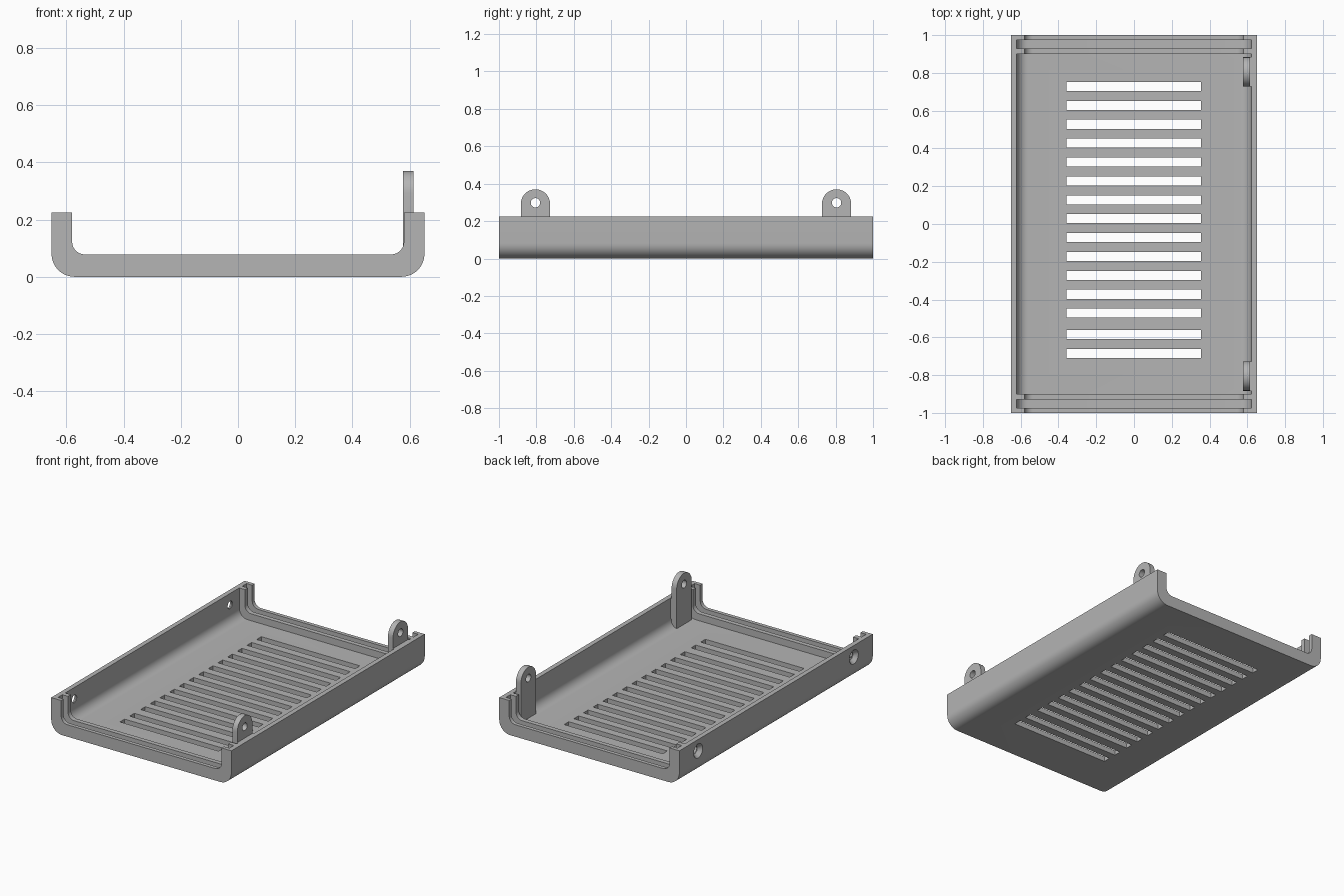
import bpy, bmesh, math
from mathutils import Matrix, Vector

if "Cube" in bpy.data.objects:
    bpy.data.objects.remove(bpy.data.objects["Cube"])

grey = bpy.data.materials.new("plain grey")
grey.use_nodes = True
grey.diffuse_color = (0.46, 0.46, 0.46, 1)
grey.node_tree.nodes["Principled BSDF"].inputs["Base Color"].default_value = grey.diffuse_color

W, H = 0.652, 0.225      # half width and height of the tray
HINGE_Y = 0.805


def arc(cx, cy, r, start, end, n=10):
    return [(cx + r * math.cos(math.radians(start + (end - start) * i / n)),
             cy + r * math.sin(math.radians(start + (end - start) * i / n)))
            for i in range(n + 1)]


def make(name, bm):
    bmesh.ops.recalc_face_normals(bm, faces=bm.faces)
    mesh = bpy.data.meshes.new(name)
    bm.to_mesh(mesh)
    bm.free()
    mesh.materials.append(grey)
    obj = bpy.data.objects.new(name, mesh)
    bpy.context.collection.objects.link(obj)
    return obj


def prism(name, points, depth):
    """Extrude a closed outline of 3D points along a vector."""
    bm = bmesh.new()
    face = bm.faces.new([bm.verts.new(p) for p in points])
    new = bmesh.ops.extrude_face_region(bm, geom=[face], use_keep_orig=True)["geom"]
    verts = [v for v in new if isinstance(v, bmesh.types.BMVert)]
    bmesh.ops.translate(bm, verts=verts, vec=Vector(depth))
    return make(name, bm)


def channel(name, half, floor, top, r, y0, y1):
    """Prism along y with two rounded lower edges."""
    pts = [(-half, top)] + arc(-half + r, floor + r, r, 180, 270)
    pts += arc(half - r, floor + r, r, 270, 360) + [(half, top)]
    return prism(name, [(x, y0, z) for x, z in pts], (0, y1 - y0, 0))


def box(name, x0, x1, y0, y1, z0, z1):
    return prism(name, [(x0, y0, z0), (x1, y0, z0), (x1, y1, z0), (x0, y1, z0)], (0, 0, z1 - z0))


def cone_x(name, x, y, z, r1, r2, length):
    """Cone or cylinder with its axis along x."""
    bm = bmesh.new()
    bmesh.ops.create_cone(bm, cap_ends=True, segments=32, radius1=r1, radius2=r2, depth=length,
                          matrix=Matrix.Translation((x, y, z)) @ Matrix.Rotation(math.pi / 2, 4, 'Y'))
    return make(name, bm)


def combine(obj, other, operation='DIFFERENCE'):
    mod = obj.modifiers.new(operation.lower(), 'BOOLEAN')
    mod.operation, mod.solver, mod.object = operation, 'EXACT', other
    bpy.context.view_layer.objects.active = obj
    bpy.ops.object.modifier_apply(modifier=mod.name)
    bpy.data.objects.remove(other)


def smooth(obj):
    bpy.ops.object.select_all(action='DESELECT')
    obj.select_set(True)
    bpy.context.view_layer.objects.active = obj
    bpy.ops.object.shade_smooth_by_angle(angle=math.radians(30))


# Tray body: rounded block, hollowed to thick end rims and a thin-walled middle
tray = channel("tray", W, 0, H, 0.08, -1, 1)
combine(tray, channel("rim_cutter", 0.58, 0.078, 0.4, 0.045, -1.1, 1.1))
for y0, y1 in ((-0.975, -0.93), (-0.9, 0.9), (0.93, 0.975)):
    combine(tray, channel("hollow_cutter", 0.621, 0.033, 0.4, 0.06, y0, y1))

# Vent slots across the floor
for i in range(15):
    y = 0.728 - 0.1 * i - (0.013 if i > 12 else 0)
    combine(tray, box("slot_cutter", -0.358, 0.356, y - 0.024, y + 0.024, -0.1, 0.06))

# Countersunk screw holes in the wall opposite the tabs
for side in (-1, 1):
    combine(tray, cone_x("hole_cutter", -W, side * HINGE_Y, 0.15, 0.025, 0.025, 0.2))
    combine(tray, cone_x("sink_cutter", -W + 0.01, side * HINGE_Y, 0.15, 0.05, 0.025, 0.03))
smooth(tray)

# Rounded screw tabs standing against the inside of the wall
for side, label in ((-1, "front"), (1, "back")):
    y, r = side * HINGE_Y, 0.078
    outline = [(y - r, 0.025), (y + r, 0.025)] + arc(y, 0.37 - r, r, 0, 180, 24)
    tab = prism(label + "_tab", [(0.577, a, b) for a, b in outline], (0.036, 0, 0))
    combine(tab, box("backing", 0.6, 0.63, y - r, y + r, 0.09, H - 0.001), 'UNION')
    combine(tab, cone_x("tab_hole_cutter", 0.6, y, 0.298, 0.025, 0.025, 0.2))
    smooth(tab)
